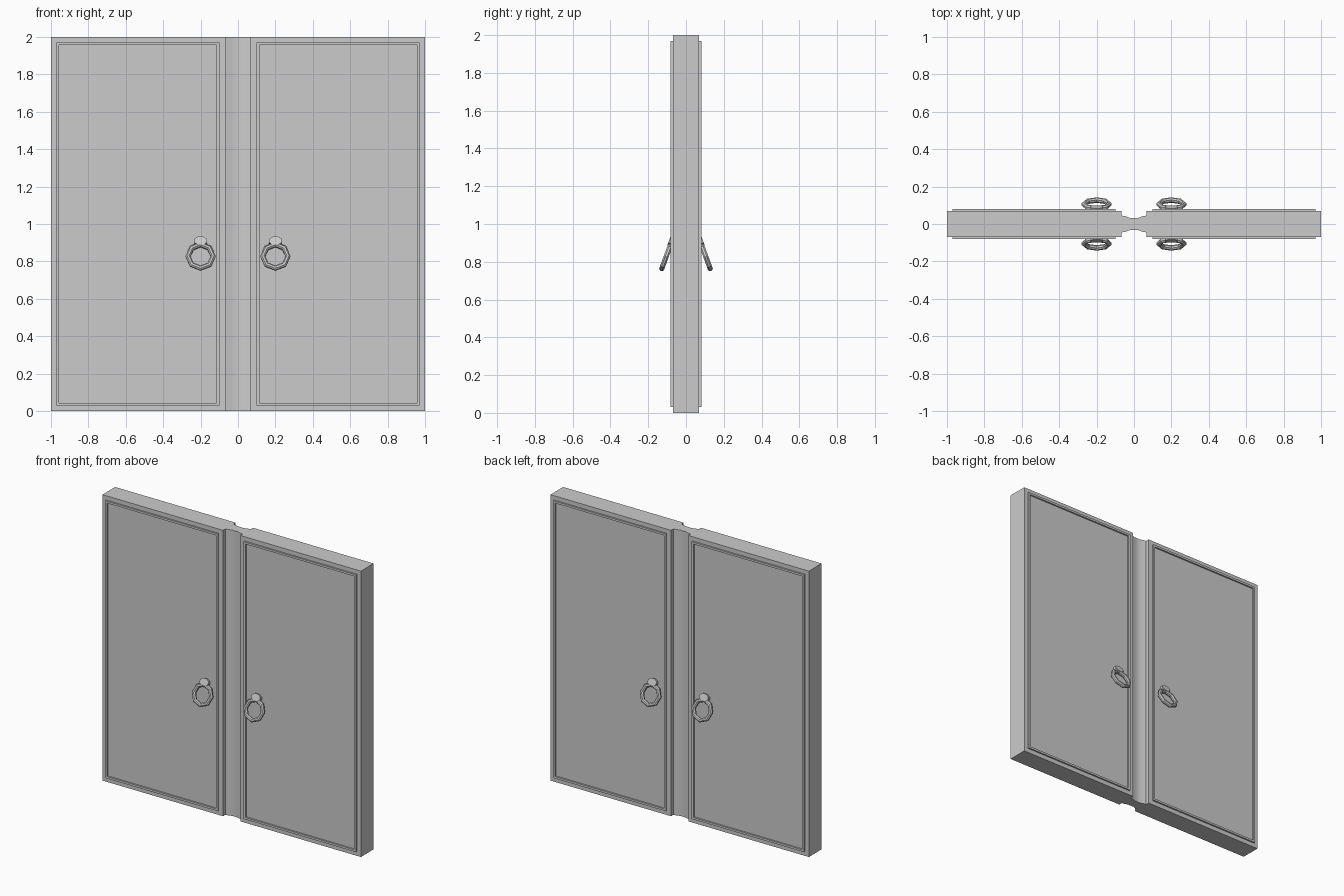
import bpy, bmesh, math
from mathutils import Matrix, Vector

if "Cube" in bpy.data.objects:
    bpy.data.objects.remove(bpy.data.objects["Cube"])


def make_object(name, bm):
    bmesh.ops.recalc_face_normals(bm, faces=bm.faces)
    me = bpy.data.meshes.new(name)
    bm.to_mesh(me)
    bm.free()
    ob = bpy.data.objects.new(name, me)
    bpy.context.collection.objects.link(ob)
    return ob


# Door slab: plan outline with a curved channel down the middle, extruded up
quarter = [(1, 0.07), (0.067, 0.07), (0.067, 0.045), (0.045, 0.041), (0.022, 0.033)]
half = quarter + [(-x, y) for x, y in reversed(quarter)]
outline = half + [(-x, -y) for x, y in half]
bm = bmesh.new()
face = bm.faces.new([bm.verts.new((x, y, 0)) for x, y in outline])
ext = bmesh.ops.extrude_face_region(bm, geom=[face])
bmesh.ops.translate(bm, vec=(0, 0, 2), verts=[v for v in ext["geom"] if isinstance(v, bmesh.types.BMVert)])
slab = make_object("door_slab", bm)
bpy.context.view_layer.objects.active = slab
slab.select_set(True)
bpy.ops.object.shade_smooth_by_angle(angle=math.radians(30))
slab.select_set(False)


# Rectangular moulding: nested loops swept from slab surface to crest and back
def moulding(name, side, face_dir):
    bm = bmesh.new()
    loops = []
    for inset, y in ((0, 0.065), (0, 0.081), (0.014, 0.081), (0.014, 0.065)):
        x0, x1, z0, z1 = 0.1 + inset, 0.97 - inset, 0.03 + inset, 1.97 - inset
        loops.append([bm.verts.new((side * x, face_dir * y, z))
                      for x, z in ((x0, z0), (x1, z0), (x1, z1), (x0, z1))])
    for i in range(4):
        a, b = loops[i], loops[(i + 1) % 4]
        for k in range(4):
            n = (k + 1) % 4
            bm.faces.new((a[k], a[n], b[n], b[k]))
    make_object(name, bm)


# Tilted frame shared by the ring and its mount
def handle_matrix(side, face_dir):
    turn = Matrix.Rotation(0 if face_dir < 0 else math.pi, 4, 'Z')
    tilt = Matrix.Rotation(math.radians(-20), 4, 'X')
    return Matrix.Translation((side * 0.2, face_dir * 0.105, 0.827)) @ turn @ tilt


# Octagonal ring pull
def ring(name, mat):
    bm = bmesh.new()
    rows = []
    for i in range(8):
        a = i * math.pi / 4
        rows.append([])
        for j in range(8):
            b = (j + 0.5) * math.pi / 4
            r = 0.067 + 0.0145 * math.cos(b)
            rows[-1].append(bm.verts.new((r * math.cos(a), 0.0145 * math.sin(b), r * math.sin(a))))
    for i in range(8):
        p, q = rows[i], rows[(i + 1) % 8]
        for j in range(8):
            n = (j + 1) % 8
            bm.faces.new((p[j], q[j], q[n], p[n]))
    bm.transform(mat)
    make_object(name, bm)


# Eight-sided mount lug joining the ring to the door
def mount(name, mat):
    bm = bmesh.new()
    bmesh.ops.create_cone(bm, cap_ends=True, segments=8, radius1=0.036, radius2=0.036, depth=0.03)
    bm.transform(mat @ Matrix.Translation((0, 0, 0.084)) @ Matrix.Diagonal((1, 1, 0.72, 1))
                 @ Matrix.Rotation(math.pi / 2, 4, 'X') @ Matrix.Rotation(math.pi / 8, 4, 'Z'))
    make_object(name, bm)


for face_name, fd in (("front", -1), ("back", 1)):
    for side_name, s in (("left", -1), ("right", 1)):
        tag = f"{face_name}_{side_name}"
        moulding(f"panel_moulding_{tag}", s, fd)
        m = handle_matrix(s, fd)
        ring(f"ring_handle_{tag}", m)
        mount(f"handle_mount_{tag}", m)
